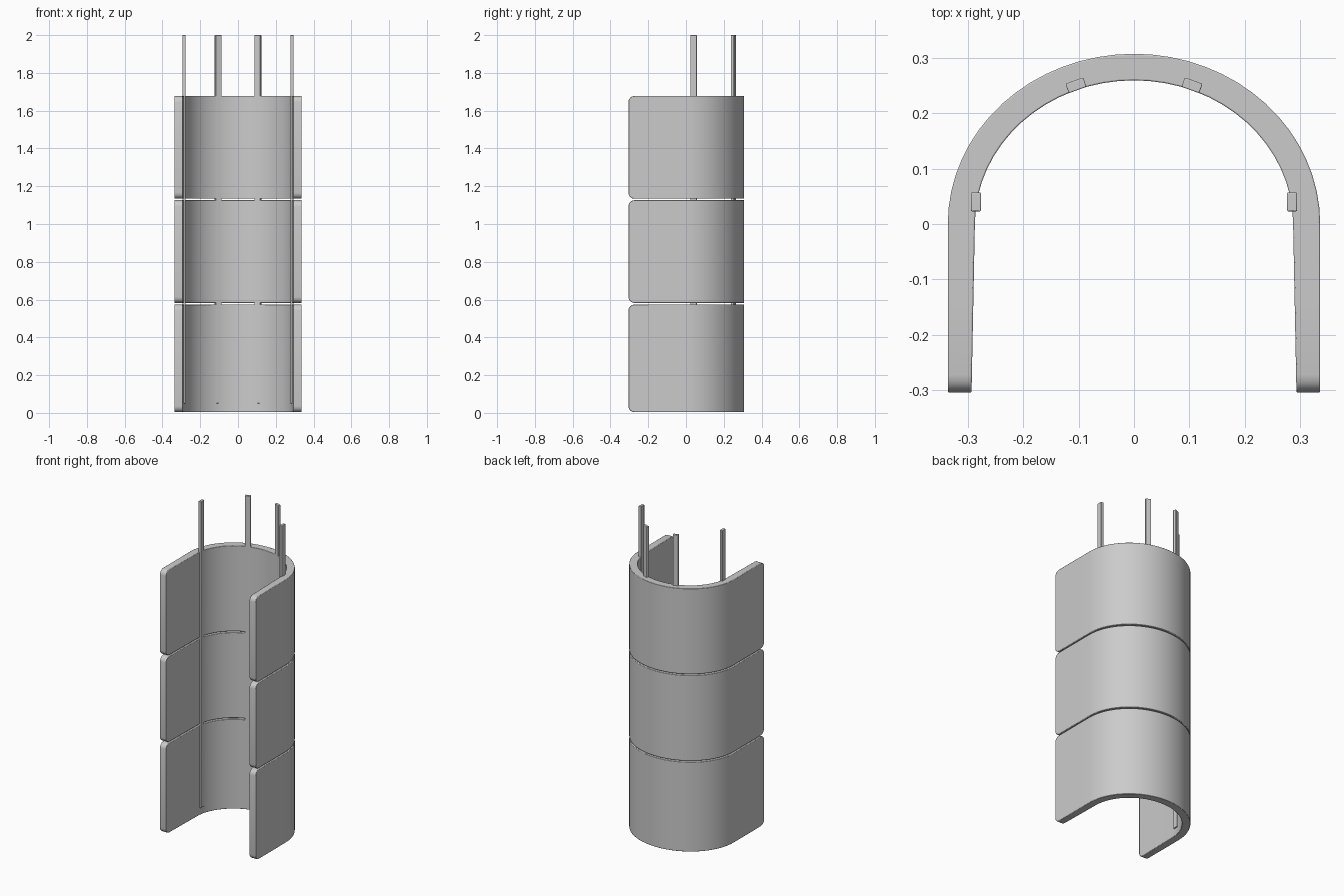
import bpy, bmesh, math

if "Cube" in bpy.data.objects:
    bpy.data.objects.remove(bpy.data.objects["Cube"])

FRONT, CORNER = -0.305, 0.032


def link(bm, name):
    bmesh.ops.recalc_face_normals(bm, faces=bm.faces[:])
    me = bpy.data.meshes.new(name)
    bm.to_mesh(me)
    bm.free()
    ob = bpy.data.objects.new(name, me)
    bpy.context.collection.objects.link(ob)
    return ob


def finish(ob, width, angle):
    bev = ob.modifiers.new("soft_edges", 'BEVEL')
    bev.width, bev.segments = width, 2
    bev.limit_method, bev.angle_limit = 'ANGLE', math.radians(50)
    bpy.ops.object.select_all(action='DESELECT')
    ob.select_set(True)
    bpy.context.view_layer.objects.active = ob
    bpy.ops.object.shade_smooth_by_angle(angle=math.radians(angle))


def columns():
    """U-shaped plan: (outer xy, inner xy, vertical inset at rounded corners)."""
    leg = []
    for i in range(5):
        a = math.radians(90 * i / 4)
        leg.append((FRONT + CORNER * (1 - math.cos(a)), CORNER * (1 - math.sin(a))))
    leg.append((-0.13, 0))
    right = [((0.337, y), (0.288 + 0.006 * y / FRONT, y), d) for y, d in leg]
    arc = []
    for i in range(33):
        a = math.pi * i / 32
        c, s = math.cos(a), math.sin(a)
        arc.append(((0.337 * c, 0.308 * s), (0.288 * c, 0.260 * s), 0))
    left = [((-o[0], o[1]), (-n[0], n[1]), d) for o, n, d in reversed(right)]
    return right + arc + left


def wall_panel(name, z0, z1):
    bm = bmesh.new()
    rings = []
    for o, n, d in columns():
        rings.append([bm.verts.new((*p, z)) for p, z in
                      ((o, z0 + d), (o, z1 - d), (n, z1 - d), (n, z0 + d))])
    for a, b in zip(rings, rings[1:]):
        for k in range(4):
            j = (k + 1) % 4
            bm.faces.new((a[k], a[j], b[j], b[k]))
    bm.faces.new(rings[0])
    bm.faces.new(rings[-1])
    finish(link(bm, name), 0.008, 35)


def rail(name, x, y, turn):
    bm = bmesh.new()
    bmesh.ops.create_cube(bm, size=1)
    bmesh.ops.scale(bm, vec=(0.034, 0.018, 1.95), verts=bm.verts)
    ob = link(bm, name)
    ob.location = (x, y, 1.025)
    ob.rotation_euler.z = math.radians(turn)
    finish(ob, 0.002, 30)


# Three stacked curved wall panels with thin seams
for name, z0, z1 in (("lower_panel", 0.004, 0.574),
                     ("middle_panel", 0.582, 1.126),
                     ("upper_panel", 1.134, 1.678)):
    wall_panel(name, z0, z1)

# Four upright rails against the inner wall
for side, s in (("left", -1), ("right", 1)):
    rail(side + "_side_rail", s * 0.286, 0.040, 90)
    rail(side + "_back_rail", s * 0.105, 0.251, -s * 20)
